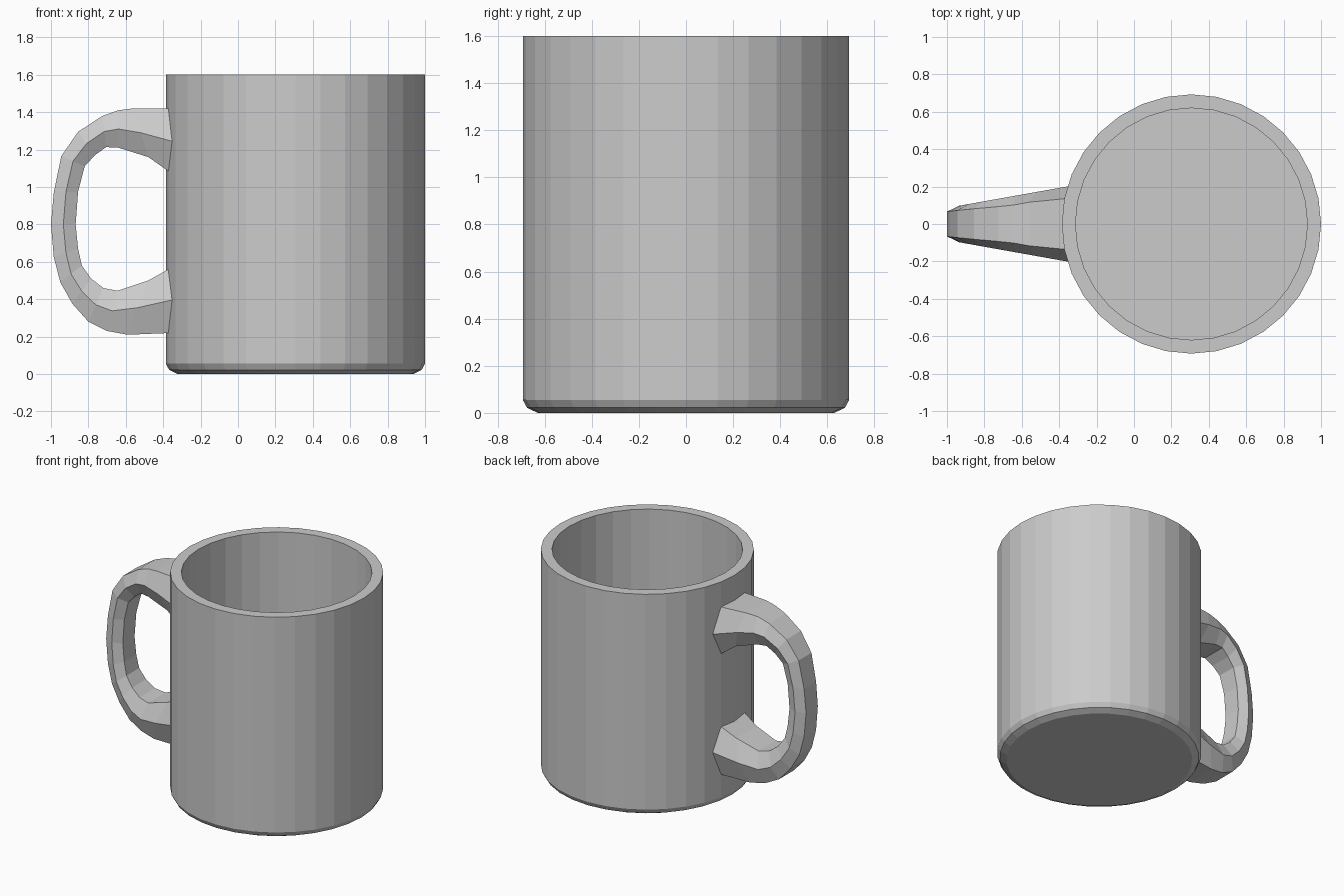
import bpy, bmesh, math

if "Cube" in bpy.data.objects:
    bpy.data.objects.remove(bpy.data.objects["Cube"])

CX, SIDES = 0.307, 32


def make_object(name, bm):
    bmesh.ops.recalc_face_normals(bm, faces=bm.faces)
    mesh = bpy.data.meshes.new(name)
    bm.to_mesh(mesh)
    bm.free()
    ob = bpy.data.objects.new(name, mesh)
    bpy.context.collection.objects.link(ob)
    return ob


def skin(name, rings):
    """Bridge consecutive closed rings of points and cap both ends."""
    bm = bmesh.new()
    loops = [[bm.verts.new(p) for p in ring] for ring in rings]
    n = len(loops[0])
    for a, b in zip(loops, loops[1:]):
        for i in range(n):
            j = (i + 1) % n
            bm.faces.new((a[i], a[j], b[j], b[i]))
    bm.faces.new(loops[0])
    bm.faces.new(loops[-1])
    return make_object(name, bm)


def circle(r, z):
    return [(CX + r * math.cos(2 * math.pi * i / SIDES),
             r * math.sin(2 * math.pi * i / SIDES), z) for i in range(SIDES)]


# Hollow cup: bevelled foot, outer wall, flat rim, inner wall, floor
cup_profile = [(0.63, 0), (0.675, 0.022), (0.693, 0.055), (0.693, 1.6),
               (0.62, 1.6), (0.62, 0.08)]
skin("cup_body", [circle(r, z) for r, z in cup_profile])

# Handle: outer x, z and inner x, z of each hexagonal section, top to bottom
sections = [
    (-0.345, 1.42, -0.345, 1.065), (-0.56, 1.42, -0.48, 1.16),
    (-0.64, 1.41, -0.64, 1.21), (-0.725, 1.38, -0.705, 1.213),
    (-0.855, 1.295, -0.765, 1.17), (-0.945, 1.165, -0.82, 1.11),
    (-0.985, 0.97, -0.855, 0.975), (-1.0, 0.8, -0.868, 0.8),
    (-0.985, 0.625, -0.855, 0.67), (-0.95, 0.49, -0.835, 0.58),
    (-0.885, 0.375, -0.785, 0.51), (-0.8, 0.28, -0.72, 0.46),
    (-0.7, 0.23, -0.645, 0.445), (-0.59, 0.21, -0.48, 0.50),
    (-0.345, 0.22, -0.345, 0.575)]


def hexagon(ox, oz, ix, iz):
    mx, mz = (ox + ix) / 2, (oz + iz) / 2
    w = 0.2 - 0.178 * (-0.36 - mx)      # handle narrows away from the cup
    f = w * 0.68
    return [(ox, -f, oz), (ox, f, oz), (mx, w, mz),
            (ix, f, iz), (ix, -f, iz), (mx, -w, mz)]


skin("handle", [hexagon(*s) for s in sections])
